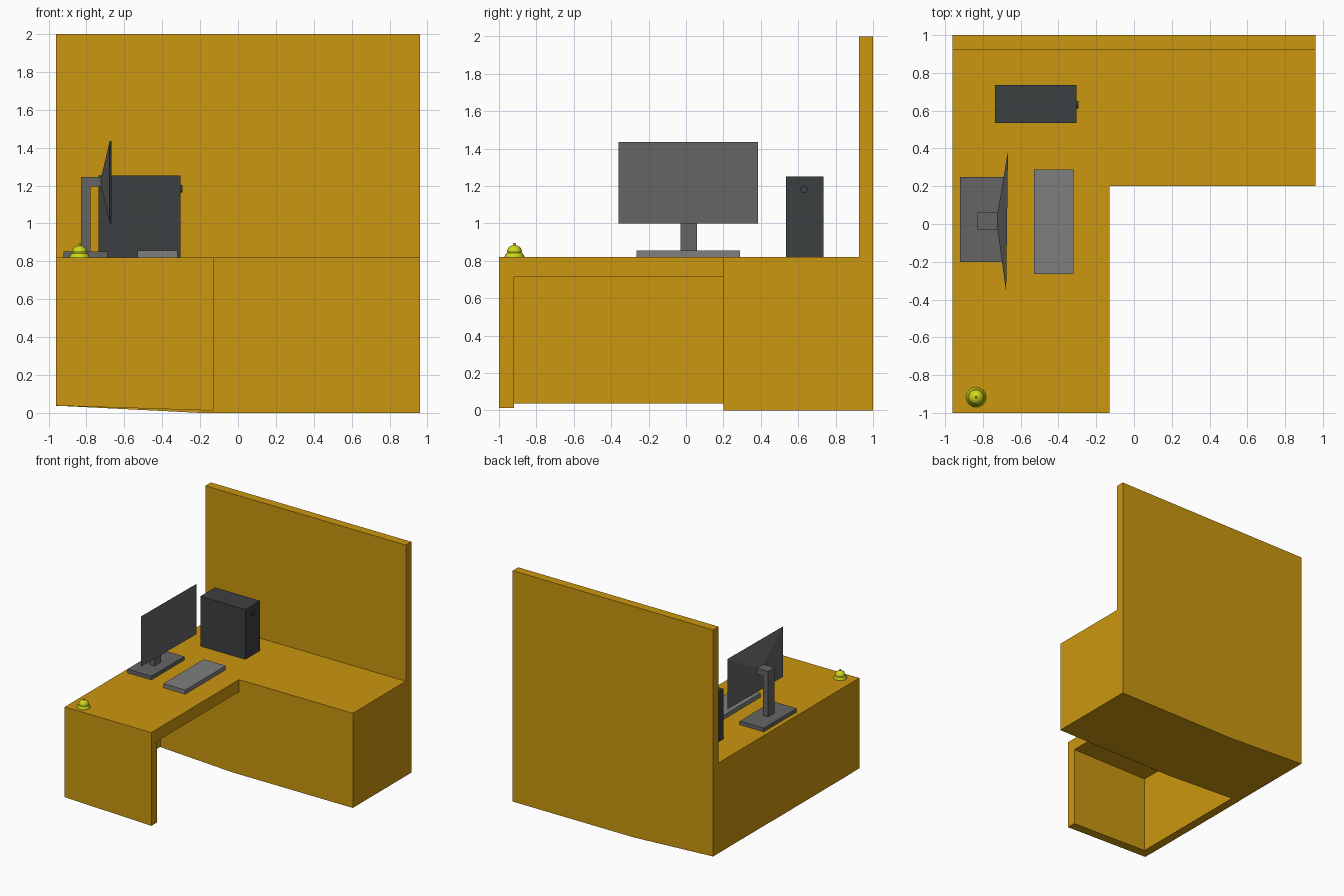
import bpy, math

if "Cube" in bpy.data.objects:
    bpy.data.objects.remove(bpy.data.objects["Cube"])


def material(name, rgb):
    m = bpy.data.materials.new(name)
    m.diffuse_color = (*rgb, 1)
    m.use_nodes = True
    m.node_tree.nodes["Principled BSDF"].inputs["Base Color"].default_value = m.diffuse_color
    return m


WOOD = material("amber_panel", (0.60, 0.31, 0.005))
DARK = material("charcoal", (0.046, 0.05, 0.052))
GREY = material("mid_grey", (0.13, 0.13, 0.13))
PALE = material("key_grey", (0.21, 0.21, 0.21))
YELLOW = material("bell_yellow", (0.62, 0.68, 0.01))


def mesh(name, verts, faces, mat):
    me = bpy.data.meshes.new(name)
    me.from_pydata(verts, [], faces)
    me.materials.append(mat)
    ob = bpy.data.objects.new(name, me)
    bpy.context.collection.objects.link(ob)
    return ob


def loft(name, a, b, mat):
    """Closed solid between two matching loops."""
    n = len(a)
    faces = [tuple(range(n)), tuple(range(2 * n - 1, n - 1, -1))]
    faces += [(i, i + n, (i + 1) % n + n, (i + 1) % n) for i in range(n)]
    return mesh(name, a + b, faces, mat)


def prism(name, profile, y0, y1, mat):
    """Extrude an x-z profile (counter-clockwise seen from the front) along y."""
    return loft(name, [(x, y0, z) for x, z in profile],
                [(x, y1, z) for x, z in profile], mat)


def box(name, x0, x1, y0, y1, z0, z1, mat):
    return prism(name, [(x0, z0), (x1, z0), (x1, z1), (x0, z1)], y0, y1, mat)


def lathe(name, profile, loc, mat, n=24, rot=(0, 0, 0)):
    """Spin (radius, height) pairs, bottom to top, around local z."""
    verts = [(r * math.cos(math.tau * i / n), r * math.sin(math.tau * i / n), z)
             for r, z in profile for i in range(n)]
    faces = [(k * n + i, k * n + (i + 1) % n, (k + 1) * n + (i + 1) % n, (k + 1) * n + i)
             for k in range(len(profile) - 1) for i in range(n)]
    last = (len(profile) - 1) * n
    faces += [tuple(range(n - 1, -1, -1)), tuple(range(last, last + n))]
    ob = mesh(name, verts, faces, mat)
    ob.location, ob.rotation_euler = loc, rot
    return ob


TOP = 0.82

# L-shaped desk: solid back counter, with the underside rising to the left
prism("back_counter", [(-0.96, 0.038), (-0.2, 0), (0.96, 0), (0.96, TOP), (-0.96, TOP)],
      0.2, 1.0, WOOD)
box("back_wall", -0.96, 0.96, 0.925, 1.0, TOP, 2.0, WOOD)

# Left wing with open kneehole
box("wing_top", -0.96, -0.13, -1.0, 0.2, 0.715, TOP, WOOD)
prism("wing_front_panel", [(-0.96, 0.038), (-0.13, 0.012), (-0.13, 0.715), (-0.96, 0.715)],
      -1.0, -0.92, WOOD)
box("wing_outer_panel", -0.96, -0.885, -0.92, 0.2, 0.036, 0.715, WOOD)

# Monitor: base, post, arm and tapered screen
box("monitor_base", -0.92, -0.69, -0.2, 0.25, TOP, 0.852, GREY)
box("monitor_post", -0.828, -0.778, -0.03, 0.06, 0.852, 1.245, GREY)
box("monitor_arm", -0.778, -0.722, -0.03, 0.06, 1.195, 1.245, GREY)
loft("monitor_screen",
     [(-0.722, -0.03, 1.195), (-0.722, -0.03, 1.245),
      (-0.722, 0.06, 1.245), (-0.722, 0.06, 1.195)],
     [(-0.677, -0.36, 1.0), (-0.677, -0.36, 1.435),
      (-0.667, 0.385, 1.435), (-0.667, 0.385, 1.0)], GREY)

# Keyboard
box("keyboard", -0.53, -0.32, -0.265, 0.288, TOP, 0.856, PALE)

# Computer tower and power button
box("computer_tower", -0.735, -0.304, 0.535, 0.735, TOP, 1.252, DARK)
lathe("power_button", [(0.02, 0), (0.02, 0.01)], (-0.304, 0.632, 1.182), DARK,
      rot=(0, math.pi / 2, 0))

# Service bell: flared base, dome and plunger
bell = [(0.053, 0), (0.053, 0.004), (0.043, 0.022), (0.030, 0.028), (0.040, 0.028)]
bell += [(0.040 * math.cos(a), 0.028 + 0.036 * math.sin(a))
         for a in [math.radians(d) for d in (15, 30, 45, 60, 72, 82)]]
bell += [(0.005, 0.064), (0.007, 0.068), (0.007, 0.073), (0.003, 0.076)]
ob = lathe("service_bell", bell, (-0.836, -0.917, TOP), YELLOW)
bpy.context.view_layer.objects.active = ob
ob.select_set(True)
bpy.ops.object.shade_smooth_by_angle(angle=math.radians(35))
ob.select_set(False)

# Consistent outward normals
for o in bpy.context.collection.objects:
    bpy.context.view_layer.objects.active = o
    o.select_set(True)
    bpy.ops.object.mode_set(mode="EDIT")
    bpy.ops.mesh.select_all(action="SELECT")
    bpy.ops.mesh.normals_make_consistent(inside=False)
    bpy.ops.object.mode_set(mode="OBJECT")
    o.select_set(False)
